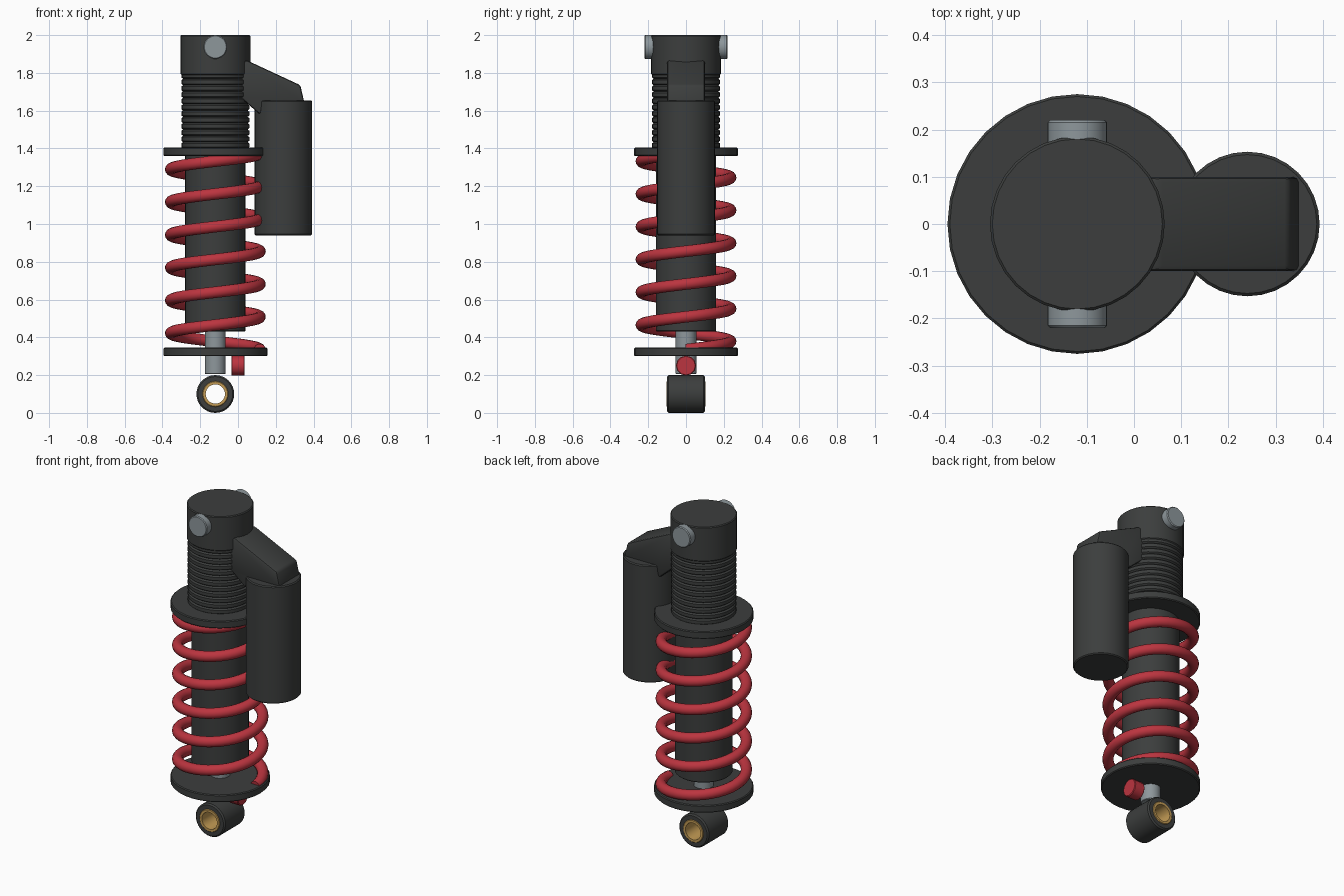
import bpy, bmesh
from math import sin, cos, pi, radians
from mathutils import Matrix, Vector

if "Cube" in bpy.data.objects:
    bpy.data.objects.remove(bpy.data.objects["Cube"])

AX = -0.12  # x of the damper axis


def material(name, rgb):
    m = bpy.data.materials.new(name)
    m.diffuse_color = (*rgb, 1)
    m.use_nodes = True
    m.node_tree.nodes["Principled BSDF"].inputs["Base Color"].default_value = m.diffuse_color
    return m


DARK = material("dark_metal", (0.045, 0.048, 0.047))
STEEL = material("steel", (0.27, 0.31, 0.33))
RED = material("red", (0.5, 0.035, 0.05))
BRASS = material("brass", (0.55, 0.33, 0.09))


def finish(name, bm, mat, matrix=Matrix()):
    bmesh.ops.recalc_face_normals(bm, faces=bm.faces)
    me = bpy.data.meshes.new(name)
    bm.to_mesh(me)
    bm.free()
    ob = bpy.data.objects.new(name, me)
    ob.matrix_world = matrix
    me.materials.append(mat)
    bpy.context.collection.objects.link(ob)
    bpy.ops.object.select_all(action='DESELECT')
    ob.select_set(True)
    bpy.context.view_layer.objects.active = ob
    bpy.ops.object.shade_smooth_by_angle(angle=radians(35))
    return ob


def lathe(name, profile, mat, matrix, sides=32, closed=False):
    """Revolve (radius, height) points about local z; ends capped, or closed as a ring."""
    bm = bmesh.new()
    rings = [[bm.verts.new((r * cos(2 * pi * i / sides), r * sin(2 * pi * i / sides), z))
              for i in range(sides)] for r, z in profile]
    pairs = list(zip(rings, rings[1:]))
    if closed:
        pairs.append((rings[-1], rings[0]))
    else:
        bm.faces.new(rings[0])
        bm.faces.new(rings[-1])
    for a, b in pairs:
        for i in range(sides):
            j = (i + 1) % sides
            bm.faces.new((a[i], a[j], b[j], b[i]))
    return finish(name, bm, mat, matrix)


def rod(r, z0, z1, c=0.005):
    """Chamfered cylinder profile."""
    return [(r - c, z0), (r, z0 + c), (r, z1 - c), (r - c, z1)]


def tube(ro, ri, h, c):
    """Chamfered hollow cylinder profile, centred on its origin."""
    return [(ri, -h), (ro - c, -h), (ro, -h + c), (ro, h - c), (ro - c, h), (ri, h)]


axis = Matrix.Translation((AX, 0, 0))


def along_y(z):
    return Matrix.Translation((AX, 0, z)) @ Matrix.Rotation(pi / 2, 4, 'X')


# Damper: shaft, body tube, spring perches, top cap
lathe("damper_shaft", rod(0.055, 0.205, 0.6, 0.003), STEEL, axis)
lathe("damper_body", rod(0.16, 0.43, 1.45), DARK, axis)
lathe("lower_spring_perch", rod(0.275, 0.30, 0.345), DARK, axis)
lathe("upper_spring_perch", rod(0.275, 1.36, 1.405), DARK, axis)
lathe("top_cap", rod(0.185, 1.79, 2.0), DARK, axis)

# Threaded collar with stacked ridges
ridges, z0, pitch = 12, 1.40, 0.0335
threads = []
for k in range(ridges):
    z = z0 + k * pitch
    threads += [(0.171, z), (0.180, z + 0.007), (0.180, z + pitch - 0.007)]
threads.append((0.171, z0 + ridges * pitch))
lathe("threaded_collar", threads, DARK, axis)

# Upper cross pin
lathe("upper_mount_pin", rod(0.063, -0.22, 0.22), STEEL, along_y(1.937))

# Lower eyelet and its bushing
lathe("lower_eyelet", tube(0.1, 0.066, 0.1, 0.008), DARK, along_y(0.1), closed=True)
lathe("eyelet_bushing", tube(0.068, 0.051, 0.104, 0.003), BRASS, along_y(0.1), closed=True)

# Rebound adjuster knob under the lower perch
lathe("adjuster_knob", rod(0.053, -0.035, 0.035, 0.004), RED,
      Matrix.Translation((0, 0, 0.25)) @ Matrix.Rotation(pi / 2, 4, 'Y'), sides=12)

# Coil spring: wire section swept along a six-turn helix
bm = bmesh.new()
turns, per_turn, section, coil_r, wire_r = 6, 40, 14, 0.236, 0.031
sections = []
for i in range(turns * per_turn + 1):
    a = 2 * pi * i / per_turn
    out = Vector((cos(a), sin(a), 0))
    tangent = Vector((-coil_r * sin(a), coil_r * cos(a), 0.1735 / (2 * pi))).normalized()
    up = tangent.cross(out)
    centre = out * coil_r + Vector((0, 0, 0.335 + 0.1735 * i / per_turn))
    sections.append([bm.verts.new(centre + wire_r * (out * cos(t) + up * sin(t)))
                     for t in (2 * pi * k / section for k in range(section))])
for a, b in zip(sections, sections[1:]):
    for k in range(section):
        n = (k + 1) % section
        bm.faces.new((a[k], a[n], b[n], b[k]))
bm.faces.new(sections[0])
bm.faces.new(sections[-1])
finish("coil_spring", bm, RED, axis)

# Piggyback reservoir
lathe("reservoir", rod(0.153, 0.94, 1.655, 0.006), DARK, Matrix.Translation((0.24, 0, 0)))

# Bridge from the cap to the reservoir: extruded side profile
side = [(-0.03, 1.865), (0.05, 1.865), (0.33, 1.735), (0.352, 1.64),
        (0.135, 1.64), (0.118, 1.578), (0.03, 1.655), (-0.03, 1.655)]
bm = bmesh.new()
face = bm.faces.new([bm.verts.new((x, -0.1, z)) for x, z in side])
ext = bmesh.ops.extrude_face_region(bm, geom=[face])
bmesh.ops.translate(bm, vec=(0, 0.2, 0),
                    verts=[v for v in ext["geom"] if isinstance(v, bmesh.types.BMVert)])
bmesh.ops.recalc_face_normals(bm, faces=bm.faces)
bmesh.ops.bevel(bm, geom=list(bm.edges), offset=0.012, segments=2, profile=0.5, affect='EDGES')
finish("reservoir_bridge", bm, DARK)
